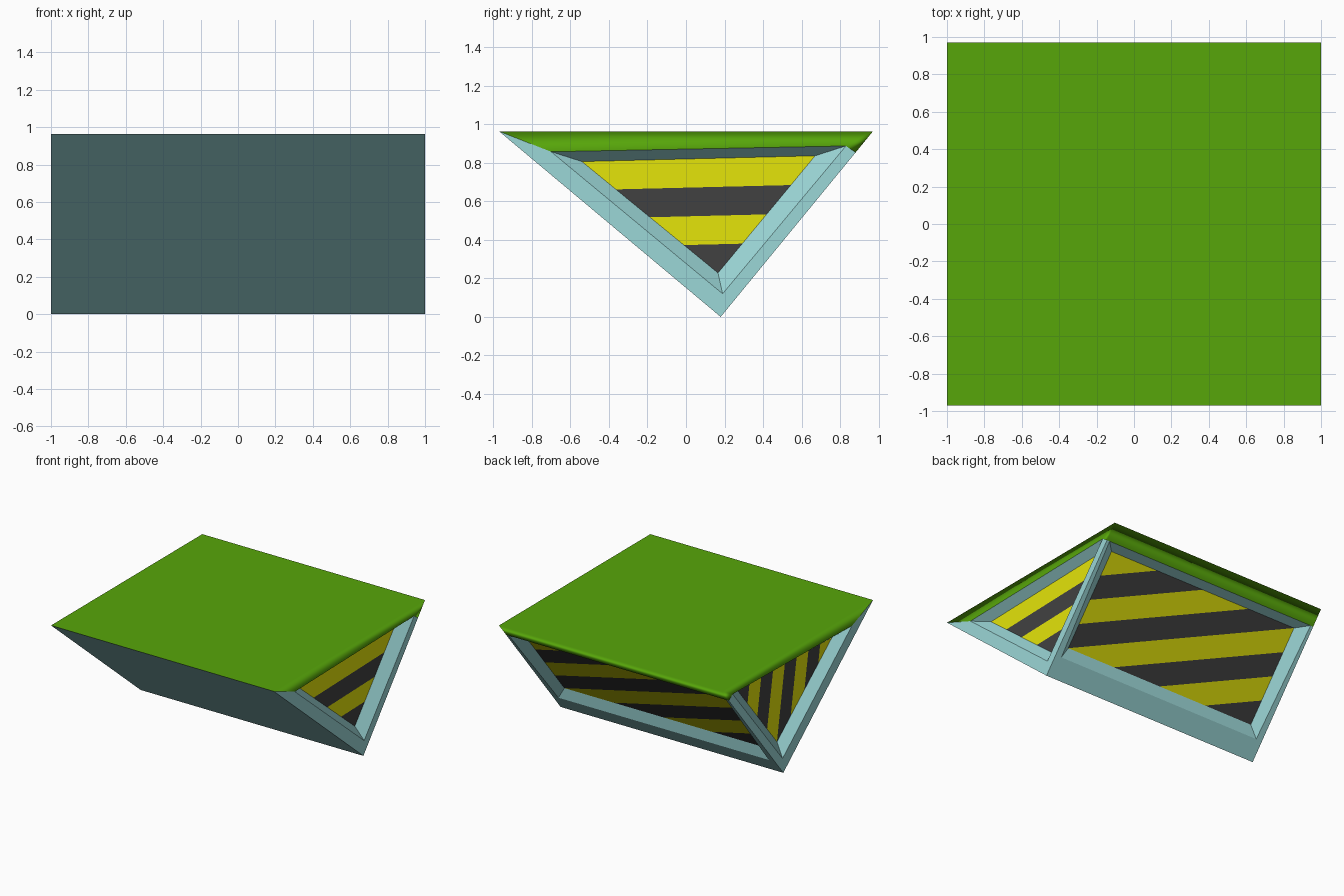
import bpy, bmesh
from mathutils import Vector as V

if "Cube" in bpy.data.objects:
    bpy.data.objects.remove(bpy.data.objects["Cube"])


def material(name, col):
    m = bpy.data.materials.new(name)
    m.diffuse_color = (*col, 1)
    m.use_nodes = True
    m.node_tree.nodes["Principled BSDF"].inputs["Base Color"].default_value = m.diffuse_color
    return m


TEAL = material("pale teal", (0.33, 0.68, 0.68))
GREEN = material("grass green", (0.095, 0.38, 0.003))
YELLOW = material("warning yellow", (0.78, 0.78, 0.003))
DARK = material("dark grey", (0.053, 0.053, 0.053))


class Part:
    """Collects flat faces, each turned toward a given outward direction."""
    def __init__(self, name, mats):
        self.name, self.mats, self.bm = name, mats, bmesh.new()

    def face(self, pts, out, mat=0):
        f = self.bm.faces.new([self.bm.verts.new(p) for p in pts])
        f.normal_update()
        if f.normal.dot(V(out)) < 0:
            f.normal_flip()
        f.material_index = mat

    def finish(self, smooth=False):
        bmesh.ops.remove_doubles(self.bm, verts=self.bm.verts, dist=1e-4)
        for f in self.bm.faces:
            f.smooth = smooth
        me = bpy.data.meshes.new(self.name)
        self.bm.to_mesh(me)
        for m in self.mats:
            me.materials.append(m)
        ob = bpy.data.objects.new(self.name, me)
        bpy.context.collection.objects.link(ob)
        if smooth:  # soft rim, while the large top face stays flat
            ob.modifiers.new("soft_rim", 'WEIGHTED_NORMAL').weight = 100


def clip(poly, k, sign):
    """Keep the part of [(point, value)] where sign * (value - k) >= 0."""
    res = []
    for (p, a), (q, b) in zip(poly, poly[1:] + poly[:1]):
        if sign * (a - k) >= 0:
            res.append((p, a))
        if (a - k) * (b - k) < 0:
            res.append((p.lerp(q, (k - a) / (b - a)), k))
    return res


def stripes(part, pts, vals, out):
    """Cut a panel into alternating bands of unit width in vals."""
    for k in range(max(vals)):
        band = clip(clip(list(zip(pts, vals)), k, 1), k + 1, -1)
        if len(band) > 2:
            part.face([p for p, _ in band], out, k % 2)


def ring(part, outer, inner, out):
    """Sloped border between an opening and its recessed panel."""
    n = len(outer)
    for i in range(n):
        j = (i + 1) % n
        part.face([outer[i], outer[j], inner[j], inner[i]], out)


frame = Part("wedge_frame", [TEAL])
grass = Part("grass_cap", [GREEN])
panels = Part("striped_panels", [YELLOW, DARK])

# Side profile (y, z): outer corners, grass lip, opening and recessed panel
A, B, C, G = (-0.97, 0.963), (0.97, 0.963), (0.18, 0), (0.88, 0.853)
OPEN = [(-0.70, 0.857), (0.83, 0.887), (0.19, 0.12)]
PANEL = [(-0.54, 0.806), (0.67, 0.836), (0.166, 0.228)]
DEPTH = 0.067


def at(x, p):
    return V((x, *p))


# Both ends: frame bars, grass edge, recess and stripes
for s in (1, -1):
    out = (s, 0, 0)
    a, b, c, g = (at(s, p) for p in (A, B, C, G))
    o = [at(s, p) for p in OPEN]
    pan = [at(s * (1 - DEPTH), p) for p in PANEL]
    frame.face([a, o[0], o[2], c], out)
    frame.face([c, o[2], o[1], g], out)
    grass.face([a, b, o[1], o[0]], out)
    grass.face([b, g, o[1]], out)
    ring(frame, o, pan, out)
    stripes(panels, pan, [0, 0, 4] if s > 0 else [0, 8, 4], out)

# Plain front slope and flat grass top
frame.face([at(-1, A), at(1, A), at(1, C), at(-1, C)], (0, -1, -1))
grass.face([at(-1, A), at(1, A), at(1, B), at(-1, B)], (0, 0, 1))

# Back slope: t runs from the bottom edge (0) to the top edge (1)
NB = V((0, 0.773, -0.634))


def back(x, t, d=0):
    return at(x, C).lerp(at(x, B), t) - NB * d


T, D = 0.886, 0.055
o = [back(0.975, T), back(-0.975, T), back(-0.945, 0.135), back(0.945, 0.135)]
pan = [back(0.885, 0.832, D), back(-0.885, 0.832, D),
       back(-0.885, 0.2, D), back(0.885, 0.2, D)]
grass.face([at(1, B), at(-1, B), at(-1, G), at(1, G)], NB)
frame.face([at(1, C), at(1, G), o[0], o[3]], NB)
frame.face([at(-1, C), at(-1, G), o[1], o[2]], NB)
frame.face([at(1, C), at(-1, C), o[2], o[3]], NB)
ring(frame, o, pan, NB)
stripes(panels, pan, [0, 4, 8, 4], NB)

frame.finish()
grass.finish(smooth=True)
panels.finish()
